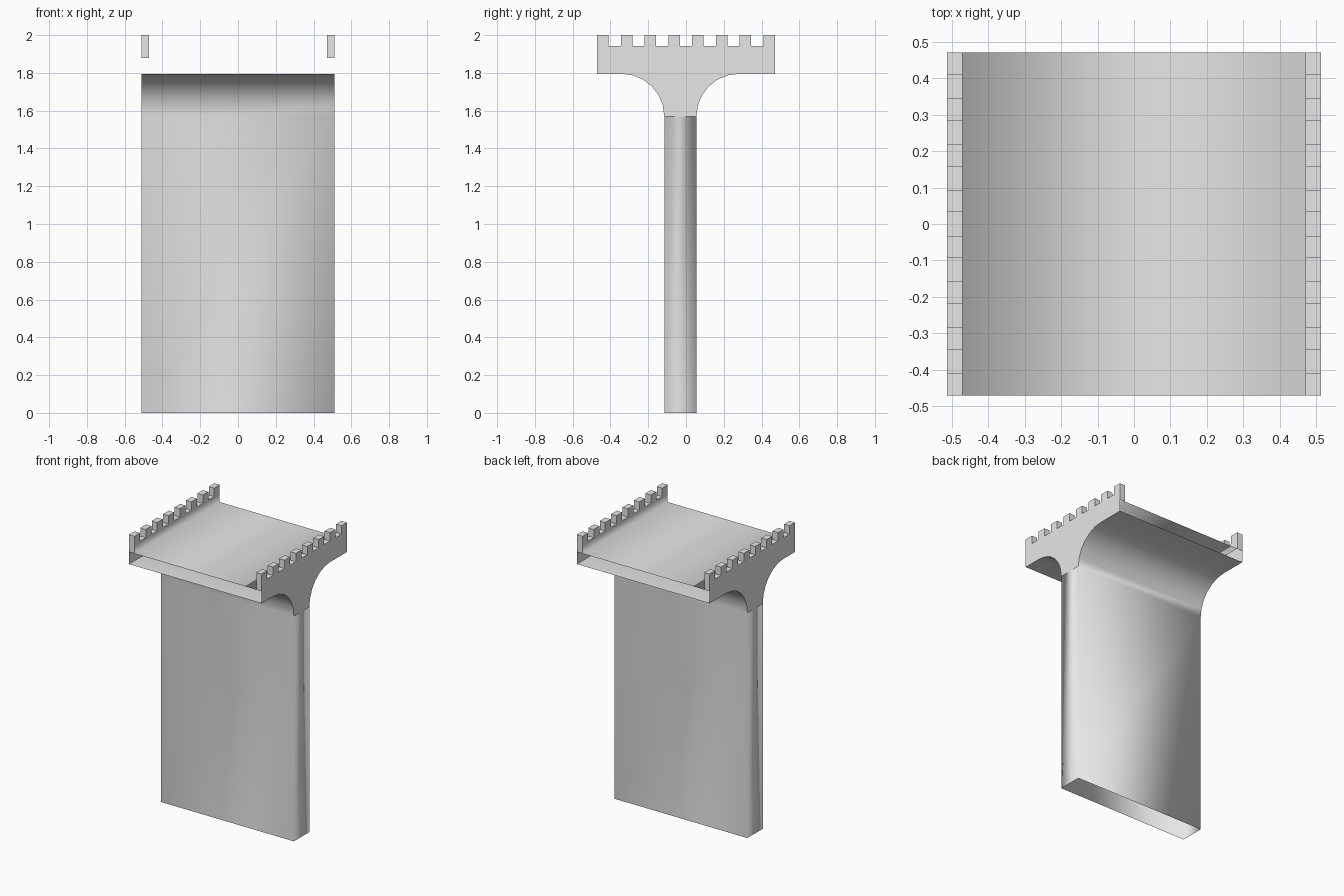
import bpy
from math import sin, cos, pi

cube = bpy.data.objects.get("Cube")
if cube:
    bpy.data.objects.remove(cube, do_unlink=True)

stone = bpy.data.materials.new("grey_stone")
stone.use_nodes = True
COLOUR = (0.8, 0.8, 0.8, 1)
stone.diffuse_color = COLOUR
stone.node_tree.nodes["Principled BSDF"].inputs["Base Color"].default_value = COLOUR

X_OUT, X_IN, Y_END = 0.512, 0.47, 0.47        # outer wall, inner parapet, deck ends
PIER_Y, PIER_HALF = -0.03, 0.085              # pier centre and half thickness
Z_SPRING, Z_VAULT, Z_DECK, Z_WALL, Z_TOP = 1.57, 1.795, 1.88, 1.942, 2.0
RADIUS = Z_VAULT - Z_SPRING


def make(name, verts, faces, smooth=False):
    mesh = bpy.data.meshes.new(name)
    mesh.from_pydata(verts, [], faces)
    mesh.materials.append(stone)
    for p in mesh.polygons:
        p.use_smooth = smooth
    obj = bpy.data.objects.new(name, mesh)
    bpy.context.collection.objects.link(obj)
    return obj


def arch(side, steps=6):
    """Points (y, z) of the concave arch, from the pier outward to the deck end."""
    pts = []
    for i in range(steps + 1):
        a = pi / 2 * i / steps
        pts.append((PIER_Y + side * (PIER_HALF + RADIUS * (1 - cos(a))),
                    Z_SPRING + RADIUS * sin(a)))
    return pts + [(side * Y_END, Z_VAULT)]


# Hollow pier shaft, open below, flaring into the two vault sheets
front, back = arch(-1), arch(1)
y0, y1 = front[0][0], back[0][0]
verts, faces = [], []
for z in (0, Z_SPRING):
    verts += [(-X_OUT, y0, z), (X_OUT, y0, z), (X_OUT, y1, z), (-X_OUT, y1, z)]
for i in range(4):
    j = (i + 1) % 4
    faces.append((i, j, j + 4, i + 4))
for pts, left, right in ((front, 4, 5), (back, 6, 7)):
    s = 1 if pts is front else -1
    for y, z in pts[1:]:
        n = len(verts)
        verts += [(-s * X_OUT, y, z), (s * X_OUT, y, z)]
        faces.append((left, right, n + 1, n))
        left, right = n, n + 1
make("pier_and_vault", verts, faces, smooth=True)

# Flat side walls with the arched lower edge
outline = front[::-1] + back + [(Y_END, Z_WALL), (-Y_END, Z_WALL)]
for side, name in ((1, "left_side_wall"), (-1, "right_side_wall")):
    ring = list(range(len(outline)))
    make(name, [(side * X_OUT, y, z) for y, z in outline], [ring[::side]])

# Road deck, running up the inner faces of both parapets
section = [(-X_IN, Z_WALL), (-X_IN, Z_DECK), (X_IN, Z_DECK), (X_IN, Z_WALL)]
verts = [(x, y, z) for x, z in section for y in (-Y_END, Y_END)]
make("deck", verts, [(2 * i, 2 * i + 2, 2 * i + 3, 2 * i + 1) for i in range(3)], smooth=True)


def box(x0, x1, ya, yb, za, zb):
    """Corners and faces of a block, ordered: ends, sides, top."""
    v = [(x, y, z) for z in (za, zb) for x, y in ((x0, ya), (x1, ya), (x1, yb), (x0, yb))]
    return v, [(0, 1, 5, 4), (2, 3, 7, 6), (1, 2, 6, 5), (3, 0, 4, 7), (4, 5, 7 - 1, 7)]


# Parapet caps and ends, then the battlements on top
COUNT, WIDTH = 8, 0.061
pitch = (2 * Y_END - WIDTH) / (COUNT - 1)
for name, x0, x1 in (("left", X_IN, X_OUT), ("right", -X_OUT, -X_IN)):
    v, f = box(x0, x1, -Y_END, Y_END, Z_DECK, Z_WALL)
    make(name + "_parapet", v, f[:2] + f[4:])
    verts, faces = [], []
    for k in range(COUNT):
        y = -Y_END + k * pitch
        v, f = box(x0, x1, y, y + WIDTH, Z_WALL, Z_TOP)
        n = len(verts)
        verts += v
        faces += [tuple(i + n for i in q) for q in f]
    make(name + "_battlements", verts, faces)
